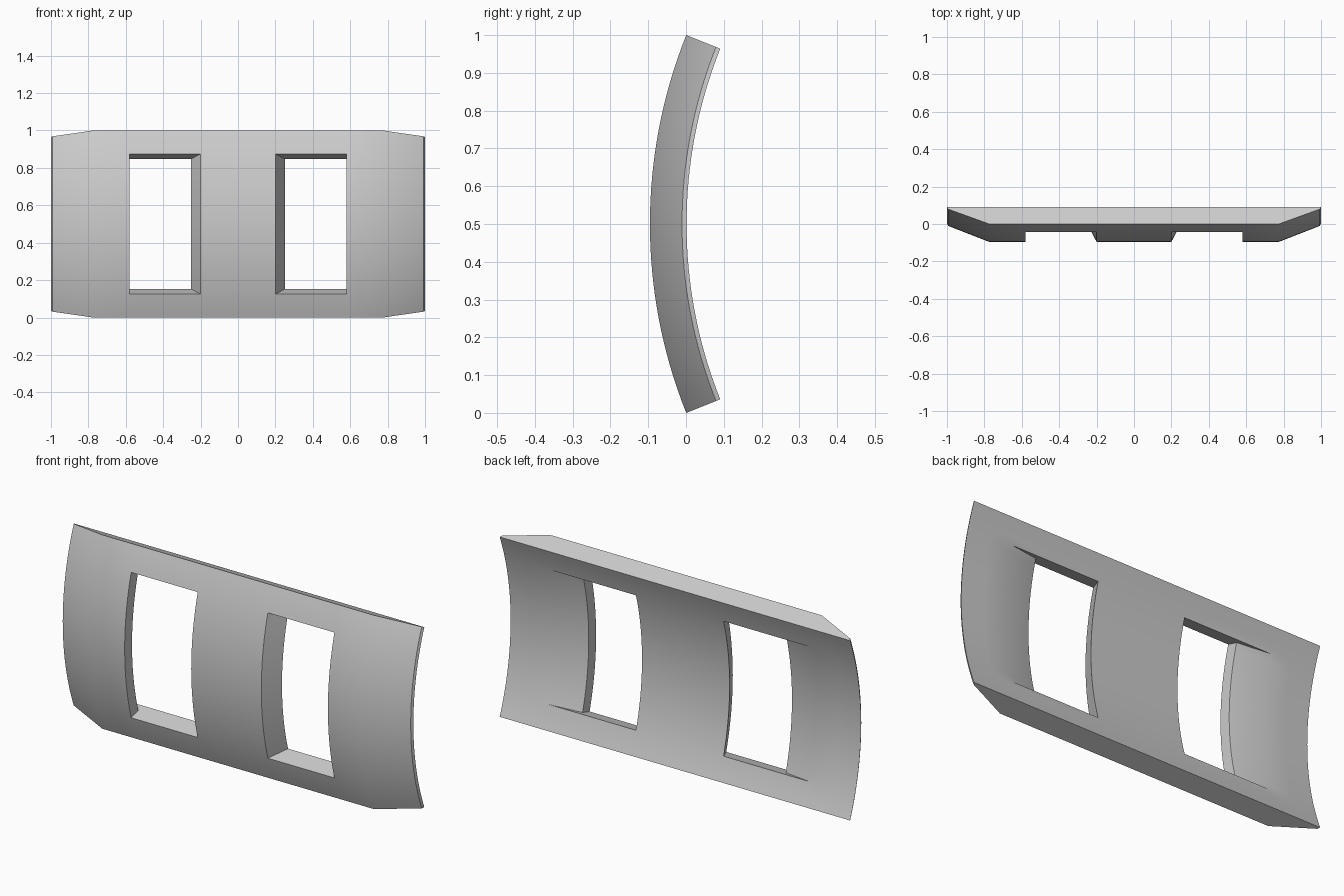
import bpy, bmesh, math

if "Cube" in bpy.data.objects:
    bpy.data.objects.remove(bpy.data.objects["Cube"])

R_OUT, R_IN, CY = 1.35, 1.253, 1.2545     # concentric arcs of the curved plate
A = math.asin(0.5 / R_OUT)                # half angle of the plate
W = math.asin(0.375 / R_OUT)              # half angle of the windows

# x stations of the right half as (outer x, outer radius, inner x)
half = [(0.2, R_OUT, 0.25), (0.58, R_OUT, 0.745),
        (0.775, R_OUT, 0.87), (0.993, R_IN + 0.012, 1.0)]
stations = [(-a, r, -b) for a, r, b in reversed(half)] + half
WINDOWS = (2, 4)                          # station strips that are open
LIP_R = R_OUT - 0.06                      # depth where the outer jamb starts to flare


def spread(a, b, n):
    return [a + (b - a) * i / n for i in range(n)]


angles = spread(-A, -W, 4) + spread(-W, W, 24) + spread(W, A, 4) + [A]
J0, J1 = 4, 28                            # rows where the windows start and end

bm = bmesh.new()


def vert(x, r, t):
    return bm.verts.new((x, CY - r * math.cos(t), 0.5 + r * math.sin(t)))


outer = [[vert(xo, r, t) for xo, r, xi in stations] for t in angles]
inner = [[vert(xi, R_IN, t) for xo, r, xi in stations] for t in angles]
lip = {s: {j: vert(stations[s][0], LIP_R, angles[j]) for j in range(J0, J1 + 1)}
       for s in (2, 5)}
last = len(stations) - 1
rows = len(angles) - 1

# front and back skins, leaving the windows open
for j in range(rows):
    for s in range(last):
        if s in WINDOWS and J0 <= j < J1:
            continue
        for g in (outer, inner):
            bm.faces.new((g[j][s], g[j][s + 1], g[j + 1][s + 1], g[j + 1][s]))
    # thin side edges
    for s in (0, last):
        bm.faces.new((outer[j][s], outer[j + 1][s], inner[j + 1][s], inner[j][s]))

# top and bottom ends
for j in (0, rows):
    for s in range(last):
        bm.faces.new((outer[j][s], outer[j][s + 1], inner[j][s + 1], inner[j][s]))

# window jambs: slanted near the centre, stepped and flared on the far side
for j in range(J0, J1):
    for s in (3, 4):
        bm.faces.new((outer[j][s], outer[j + 1][s], inner[j + 1][s], inner[j][s]))
    for s in (2, 5):
        m = lip[s]
        bm.faces.new((outer[j][s], outer[j + 1][s], m[j + 1], m[j]))
        bm.faces.new((m[j], m[j + 1], inner[j + 1][s], inner[j][s]))

# window heads and sills
for j in (J0, J1):
    for far, near in ((2, 3), (5, 4)):
        bm.faces.new((outer[j][near], outer[j][far], lip[far][j],
                      inner[j][far], inner[j][near]))

bmesh.ops.recalc_face_normals(bm, faces=bm.faces)
mesh = bpy.data.meshes.new("curved_window_panel")
bm.to_mesh(mesh)
bm.free()
panel = bpy.data.objects.new("curved_window_panel", mesh)
bpy.context.collection.objects.link(panel)

bpy.context.view_layer.objects.active = panel
panel.select_set(True)
bpy.ops.object.shade_smooth_by_angle(angle=math.radians(35))
